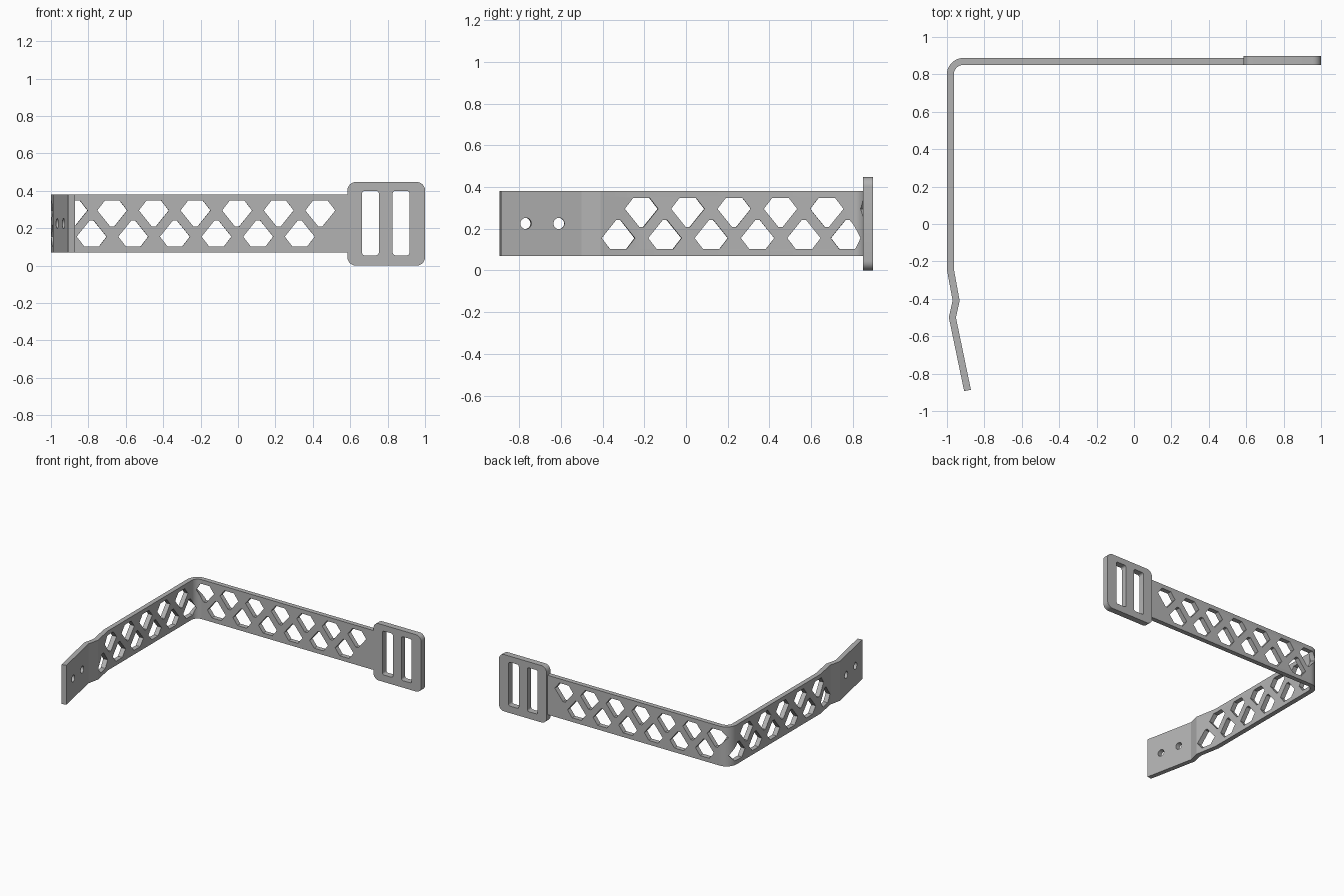
import bpy, bmesh, math
from mathutils import Vector

if "Cube" in bpy.data.objects:
    bpy.data.objects.remove(bpy.data.objects["Cube"])

grey = bpy.data.materials.new("plain_grey")
grey.use_nodes = True
grey.diffuse_color = (0.45, 0.45, 0.45, 1)
grey.node_tree.nodes["Principled BSDF"].inputs["Base Color"].default_value = (0.45, 0.45, 0.45, 1)


def rounded_rect(x0, x1, y0, y1, r, n=6):
    """Outline of a rectangle with rounded corners."""
    pts = []
    corners = [(x1 - r, y1 - r), (x0 + r, y1 - r), (x0 + r, y0 + r), (x1 - r, y0 + r)]
    for q, (cx, cy) in enumerate(corners):
        for i in range(n + 1):
            a = math.pi / 2 * (q + i / n)
            pts.append((cx + r * math.cos(a), cy + r * math.sin(a)))
    return pts


def circle(cx, cy, r, n=24):
    return [(cx + r * math.cos(math.tau * i / n), cy + r * math.sin(math.tau * i / n)) for i in range(n)]


def plate_mesh(name, loops, thickness):
    """Flat plate with holes: first loop is the outline, the others are cut out."""
    cu = bpy.data.curves.new(name + "_outline", "CURVE")
    cu.dimensions, cu.fill_mode, cu.extrude = "2D", "BOTH", thickness / 2
    for loop in loops:
        sp = cu.splines.new("POLY")
        sp.points.add(len(loop) - 1)
        for p, (x, y) in zip(sp.points, loop):
            p.co = (x, y, 0, 1)
        sp.use_cyclic_u = True
    tmp = bpy.data.objects.new(name + "_outline", cu)
    bpy.context.collection.objects.link(tmp)
    dg = bpy.context.evaluated_depsgraph_get()
    mesh = bpy.data.meshes.new_from_object(tmp.evaluated_get(dg))
    bpy.data.objects.remove(tmp)
    bpy.data.curves.remove(cu)
    mesh.name = name
    bm = bmesh.new()
    bm.from_mesh(mesh)
    bmesh.ops.remove_doubles(bm, verts=bm.verts, dist=1e-5)
    return mesh, bm


def finish(name, mesh, bm):
    bmesh.ops.recalc_face_normals(bm, faces=bm.faces)
    bm.to_mesh(mesh)
    bm.free()
    mesh.materials.clear()
    mesh.materials.append(grey)
    ob = bpy.data.objects.new(name, mesh)
    bpy.context.collection.objects.link(ob)
    bpy.ops.object.select_all(action="DESELECT")
    ob.select_set(True)
    bpy.context.view_layer.objects.active = ob
    bpy.ops.object.shade_smooth_by_angle(angle=math.radians(20))


# Centre line of the strap in plan: long arm, rounded corner, side arm, kinked foot
START, R, CX, CY = 0.60, 0.07, -0.912, 0.799
path = [Vector((START, CY + R))]
for i in range(11):
    a = math.pi / 2 * (1 + i / 10)
    path.append(Vector((CX + R * math.cos(a), CY + R * math.sin(a))))
path += [Vector(p) for p in [(-0.982, -0.24), (-0.951, -0.41), (-0.971, -0.50), (-0.89, -0.89)]]
dirs = [(b - a).normalized() for a, b in zip(path, path[1:])]
sides = [Vector((d.y, -d.x)) for d in dirs]
stations = [0.0]
for a, b in zip(path, path[1:]):
    stations.append(stations[-1] + (b - a).length)
miters = [sides[0]]
for a, b in zip(sides, sides[1:]):
    miters.append((a + b) / (1 + a.dot(b)))
miters.append(sides[-1])


def bend(co):
    """Carry a point of the flat strap onto the bent centre line."""
    k = 0
    while k < len(stations) - 2 and co.x > stations[k + 1]:
        k += 1
    t = (co.x - stations[k]) / (stations[k + 1] - stations[k])
    p = path[k].lerp(path[k + 1], t) + miters[k].lerp(miters[k + 1], t) * co.z
    return Vector((p.x, p.y, co.y))


def length_at_y(y):
    """Distance along the strap where the side arm or foot reaches y."""
    for k in range(11, len(path) - 1):
        if path[k].y >= y >= path[k + 1].y:
            return stations[k] + (path[k].y - y) / (path[k].y - path[k + 1].y) * (stations[k + 1] - stations[k])


# Lattice openings: upper row, and the same shape flipped for the lower row
MID = 0.225
half = [(0.010, -0.017), (0.080, 0.070), (0.040, 0.122)]
shape = half + [(-x, z) for x, z in reversed(half)]


def opening(s, flip):
    return [(s + x, MID + flip * z) for x, z in shape]


P = 0.2226
upper = [START - 0.44 + i * P for i in range(6)] + [1.485]
lower = [START - 0.33 + i * P for i in range(6)]
upper += [length_at_y(-0.215 + i * P) for i in range(5)]
lower += [length_at_y(-0.325 + i * P) for i in range(5)] + [length_at_y(0.775)]

end = stations[-1]
loops = [[(0, 0.07), (end, 0.07), (end, 0.38), (0, 0.38)]]
loops += [opening(s, 1) for s in upper] + [opening(s, -1) for s in lower]
loops += [circle(length_at_y(y), MID, 0.027) for y in (-0.61, -0.77)]

# Strap: cut flat, split at the bends, then folded
mesh, bm = plate_mesh("strap", loops, 0.037)
for s in stations[1:-1]:
    bmesh.ops.bisect_plane(bm, geom=bm.verts[:] + bm.edges[:] + bm.faces[:], dist=1e-6,
                           plane_co=(s, 0, 0), plane_no=(1, 0, 0))
bmesh.ops.triangulate(bm, faces=bm.faces)
for v in bm.verts:
    v.co = bend(v.co)
finish("strap", mesh, bm)

# Buckle: rounded plate with two upright slots
slots = [rounded_rect(x, x + 0.09, 0.055, 0.40, 0.015) for x in (0.663, 0.827)]
mesh, bm = plate_mesh("buckle", [rounded_rect(0.585, 1.0, 0, 0.447, 0.045)] + slots, 0.048)
for v in bm.verts:
    v.co = Vector((v.co.x, 0.873 + v.co.z, v.co.y))
finish("buckle", mesh, bm)
